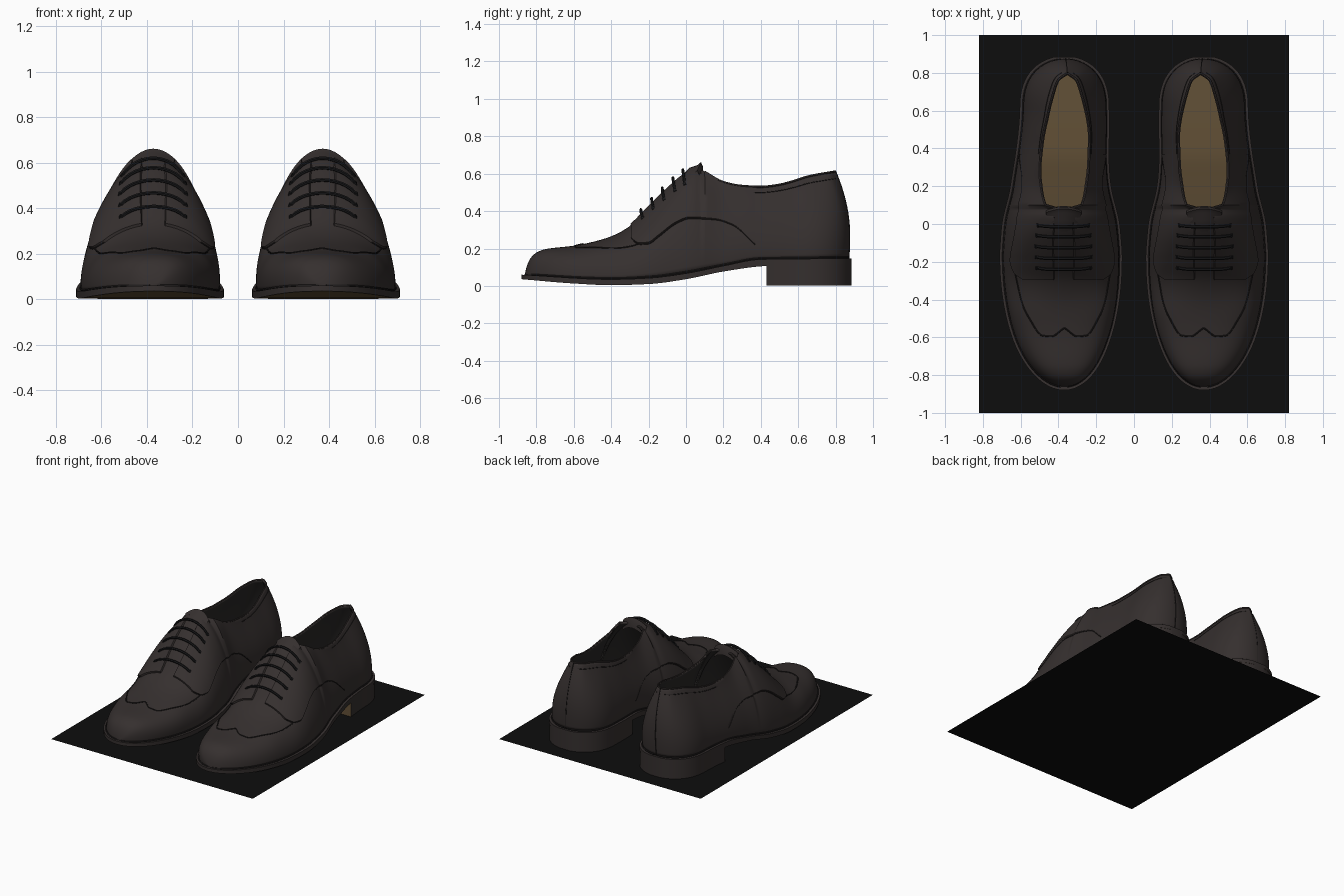
import bpy, bmesh, math
from mathutils import Vector

if "Cube" in bpy.data.objects:
    bpy.data.objects.remove(bpy.data.objects["Cube"])


def material(name, c):
    m = bpy.data.materials.new(name)
    m.diffuse_color = (*c, 1)
    m.use_nodes = True
    m.node_tree.nodes["Principled BSDF"].inputs["Base Color"].default_value = m.diffuse_color
    return m


LEATHER = material("dark brown leather", (0.036, 0.029, 0.028))
LINING = material("lining", (0.022, 0.020, 0.019))
TAN = material("tan leather", (0.125, 0.082, 0.038))
LACE = material("black lace", (0.010, 0.010, 0.011))
THREAD = material("dark thread", (0.014, 0.012, 0.012))
BLACK = material("black mat", (0.004, 0.004, 0.004))


def curve(pts):
    """Smooth monotone interpolation through (x, y) points."""
    n = len(pts)
    d = [(pts[i + 1][1] - pts[i][1]) / (pts[i + 1][0] - pts[i][0]) for i in range(n - 1)]
    m = [d[0]] + [2 * a * b / (a + b) if a * b > 0 else 0 for a, b in zip(d, d[1:])] + [d[-1]]

    def f(x):
        x = min(max(x, pts[0][0]), pts[-1][0])
        i = next(k for k in range(n - 1) if x <= pts[k + 1][0])
        h = pts[i + 1][0] - pts[i][0]
        t = (x - pts[i][0]) / h
        return ((1 + 2 * t) * (1 - t) ** 2 * pts[i][1] + t * (1 - t) ** 2 * h * m[i]
                + t * t * (3 - 2 * t) * pts[i + 1][1] + t * t * (t - 1) * h * m[i + 1])
    return f


# Shape curves of one shoe along its length
centre = curve([(-.88, .37), (-.6, .383), (-.15, .387), (.2, .388), (.6, .368), (.89, .368)])
waist = curve([(-.15, .325), (0, .312), (.2, .267), (.4, .246), (.6, .237)])
top = curve([(-.86, .07), (-.85, .11), (-.83, .15), (-.8, .178), (-.75, .197), (-.6, .215), (-.5, .235),
             (-.4, .265), (-.3, .32), (-.2, .42), (-.1, .52), (0, .605), (.06, .632), (.1, .61), (.2, .555),
             (.3, .535), (.4, .53), (.5, .54), (.6, .56), (.7, .585), (.87, .612)])
base = curve([(-.88, .06), (-.4, .035), (-.2, .042), (0, .067), (.2, .107), (.4, .142), (.89, .147)])
under = curve([(-.88, .036), (-.6, .013), (-.4, .004), (-.2, .01), (0, .036), (.2, .077), (.42, .106), (.89, .12)])
rim = curve([(.08, 0), (.1, .095), (.2, .12), (.3, .13), (.45, .125), (.6, .105), (.75, .075), (.83, .05), (.87, 0)])
k1 = curve([(-.86, 1.03), (-.3, 1.05), (0, 1.05), (.3, 1.08), (.87, 1.06)])
m1 = curve([(-.86, .75), (-.5, .75), (-.3, .55), (-.1, .45), (.3, .36), (.87, .4)])
k2 = curve([(-.86, .65), (-.5, .65), (-.3, .55), (-.1, .6), (0, .52), (.08, .45), (.3, .3), (.87, .5)])
m2 = curve([(-.86, 1), (.08, 1), (.1, .86), (.3, .75), (.87, .75)])


def half_width(y, inset=0):
    if y < -.15:
        t = min(1, (-.15 - y) / (.73 - inset))
        return (.325 - inset) * math.sqrt(1 - t ** 2.2)
    t = min(1, max(0, y - .6) / (.29 - inset))
    return (waist(y) - inset) * math.sqrt(1 - t ** 2.6)


def surf(s, q, side):
    """Point of the upper: s along the shoe, q from sole (0) to top (1)."""
    w, zb, zt = half_width(s, .02), base(s), top(s)
    r = min(rim(s), w)
    b = ((1 - q) ** 3, 3 * q * (1 - q) ** 2, 3 * q * q * (1 - q), q ** 3)
    x = b[0] * w + b[1] * w * k1(s) + b[2] * (r + k2(s) * (w - r)) + b[3] * r
    f = b[1] * m1(s) + b[2] * m2(s) + b[3]
    u = min(1, max(0, (s - .4) / .47))
    u = u * u * (3 - 2 * u)
    y = s + u * (.012 * math.sin(math.pi * f) - .07 * f ** 2.2)
    return Vector((centre(s) - .015 * f + side * x, y, zb + f * (zt - zb)))


def lifted(s, q, side, d):
    e = .004
    du = surf(s + e, q, side) - surf(s - e, q, side)
    q0, q1 = max(0, q - e), min(1, q + e)
    n = du.cross(surf(s, q1, side) - surf(s, q0, side)) * side
    return surf(s, q, side) + (n.normalized() * d if n.length > 1e-9 else Vector())


def q_at_height(s, z):
    lo, hi = 0, 1
    for _ in range(24):
        mid = (lo + hi) / 2
        lo, hi = (mid, hi) if surf(s, mid, 1).z < z else (lo, mid)
    return lo


def finish(ob, angle=40):
    """Smooth shade and mirror to make the pair."""
    bpy.ops.object.select_all(action='DESELECT')
    ob.select_set(True)
    bpy.context.view_layer.objects.active = ob
    if ob.type == 'CURVE':
        bpy.ops.object.convert(target='MESH')
        ob = bpy.context.object
    bpy.ops.object.shade_smooth_by_angle(angle=math.radians(angle))
    ob.modifiers.new("pair", 'MIRROR').use_mirror_merge = False
    return ob


def mesh(name, grids, mats, rule=None, wrap=False):
    bm = bmesh.new()
    for g in grids:
        rows = [[bm.verts.new(p) for p in r] for r in g]
        for a, b in zip(rows, rows[1:]):
            n = len(a)
            for j in range(n if wrap else n - 1):
                k = (j + 1) % n
                bm.faces.new((a[j], a[k], b[k], b[j]))
        if wrap:
            bm.faces.new(rows[0])
            bm.faces.new(rows[-1][::-1])
    bmesh.ops.remove_doubles(bm, verts=bm.verts, dist=.0004)
    bmesh.ops.recalc_face_normals(bm, faces=bm.faces)
    ref = Vector((.38, 0, .1))
    if sum(f.calc_area() * f.normal.dot(f.calc_center_median() - ref) for f in bm.faces) < 0:
        bmesh.ops.reverse_faces(bm, faces=bm.faces)
    for f in bm.faces:
        f.material_index = rule(f) if rule else 0
    me = bpy.data.meshes.new(name)
    bm.to_mesh(me)
    bm.free()
    for m in mats:
        me.materials.append(m)
    ob = bpy.data.objects.new(name, me)
    bpy.context.collection.objects.link(ob)
    return finish(ob)


def tube(name, paths, radius, mat):
    cu = bpy.data.curves.new(name, 'CURVE')
    cu.dimensions, cu.bevel_depth, cu.bevel_resolution, cu.use_fill_caps = '3D', radius, 1, True
    cu.materials.append(mat)
    for p in paths:
        sp = cu.splines.new('POLY')
        sp.points.add(len(p) - 1)
        for pt, co in zip(sp.points, p):
            pt.co = (*co, 1)
    ob = bpy.data.objects.new(name, cu)
    bpy.context.collection.objects.link(ob)
    return finish(ob)


def span(a, b, n):
    return [a + (b - a) * i / n for i in range(n + 1)]


def cosine(a, b, n):
    return [(a + b) / 2 - (b - a) / 2 * math.cos(math.pi * i / n) for i in range(n + 1)]


SIDES = (-1, 1)

# Upper with lining
stations = sorted(cosine(-.86, .87, 84) + [.08, .086, .1])
upper = mesh("upper", [[[surf(s, j / 20, d) for j in range(21)] for s in stations] for d in SIDES],
             [LEATHER, LINING])
sol = upper.modifiers.new("thickness", 'SOLIDIFY')
sol.thickness, sol.offset, sol.material_offset = .01, -1, 1

# Lacing quarters, raised over the vamp
edge = curve([(-.29, .25), (-.25, .222), (-.2, .225), (-.15, .26), (-.05, .335), (.02, .36),
              (.15, .355), (.25, .325), (.37, .22)])
inner = curve([(-.29, .9), (.04, .9), (.1, 1)])
lift = curve([(-.29, .012), (.02, .011), (.12, .005), (.37, .002)])
for d in SIDES:
    rows = []
    ss = [-.292] + span(-.288, .37, 44)
    for i, s in enumerate(ss):
        lo, hi = q_at_height(s, edge(s)), inner(s)
        ts = [0] + span(.015, .985, 12) + [1]
        rows.append([lifted(s, lo + (hi - lo) * t, d, 0 if i == 0 or t in (0, 1) else lift(s)) for t in ts])
    mesh("quarter_" + ("inner" if d < 0 else "outer"), [rows], [LEATHER])

# Tongue top
mesh("tongue", [[[(.372 + u * w, y - .02 * u * u, z - .045 * u * u) for u in span(-1, 1, 10)]
                 for y, z, w in ((-.04, .575, .075), (.02, .632, .085), (.06, .645, .09), (.08, .662, .095),
                                 (.09, .64, .095), (.095, .59, .09))]], [LEATHER])

# Insole
mesh("insole", [[[(centre(s) + u * max(0, half_width(s, .04)), s, base(s) + .03) for u in (-1, 0, 1)]
                 for s in cosine(-.4, .845, 40)]], [TAN])


# Sole, welt and heel
def slab(s, z0, z1, inset=0):
    c, w = centre(s), max(half_width(s, inset), .0003)
    return [(c - w, s, z0), (c + w, s, z0), (c + w, s, z1), (c - w, s, z1)]


mesh("sole", [[slab(s, under(s), base(s)) for s in cosine(-.88, .885, 80)]], [LEATHER, TAN],
     lambda f: int(f.normal.z < -.7), wrap=True)
mesh("heel", [[slab(s, .002, under(s) + .002, .002) for s in [.43 + .455 * math.sin(math.pi / 2 * i / 30)
                                                              for i in range(31)]]],
     [LEATHER, TAN], lambda f: int(f.normal.y < -.9 and f.calc_center_median().y < .45), wrap=True)
tube("welt_seam", [[surf(s, .01, d) for s in cosine(-.859, .869, 80)] for d in SIDES], .006, THREAD)

# Stitched seams: toe cap wing, quarter edge, collar and heel
wing_s = curve([(0, -.55), (.15, -.595), (.3, -.59), (.5, -.5), (.7, -.41), (1, -.26)])
wing_q = curve([(0, 1), (.15, .85), (.3, .72), (.5, .58), (.7, .48), (1, .4)])
tube("toe_cap_seam", [[lifted(wing_s(t), wing_q(t), d, .001) for t in span(0, 1, 40)] for d in SIDES], .004, THREAD)
tube("quarter_seam", [[lifted(s, q_at_height(s, edge(s)), d, .001) for s in span(-.288, .37, 44)]
                      for d in SIDES], .003, THREAD)
tube("collar_seam", [[lifted(s, .9, d, 0) for s in span(.1, .855, 40)] for d in SIDES], .0025, THREAD)
tube("collar_binding", [[surf(s, 1, d) for s in cosine(.1, .868, 50)] for d in SIDES], .006, LEATHER)
tube("back_seam", [[surf(.87, q, 1) for q in span(0, 1, 24)]], .003, THREAD)

# Laces with eyelet knots
paths, knots = [], []
for y in (-.225, -.168, -.112, -.055, -.005):
    row = []
    for u in span(-1, 1, 12):
        q = 1 - .28 * abs(u)
        row.append(lifted(y, min(q, .995), 1 if u > 0 else -1, .022 - .014 * u ** 6))
    paths.append(row)
    for p in (row[0], row[-1]):
        knots.append([p + Vector((0, -.008, -.004)), p + Vector((0, .008, .004))])
tube("laces", paths, .008, LACE)
tube("eyelets", knots, .011, LACE)

# Mat under the pair
bpy.ops.mesh.primitive_plane_add(size=2)
mat = bpy.context.object
mat.name = "mat"
mat.scale = (.82, 1, 1)
mat.data.materials.append(BLACK)
